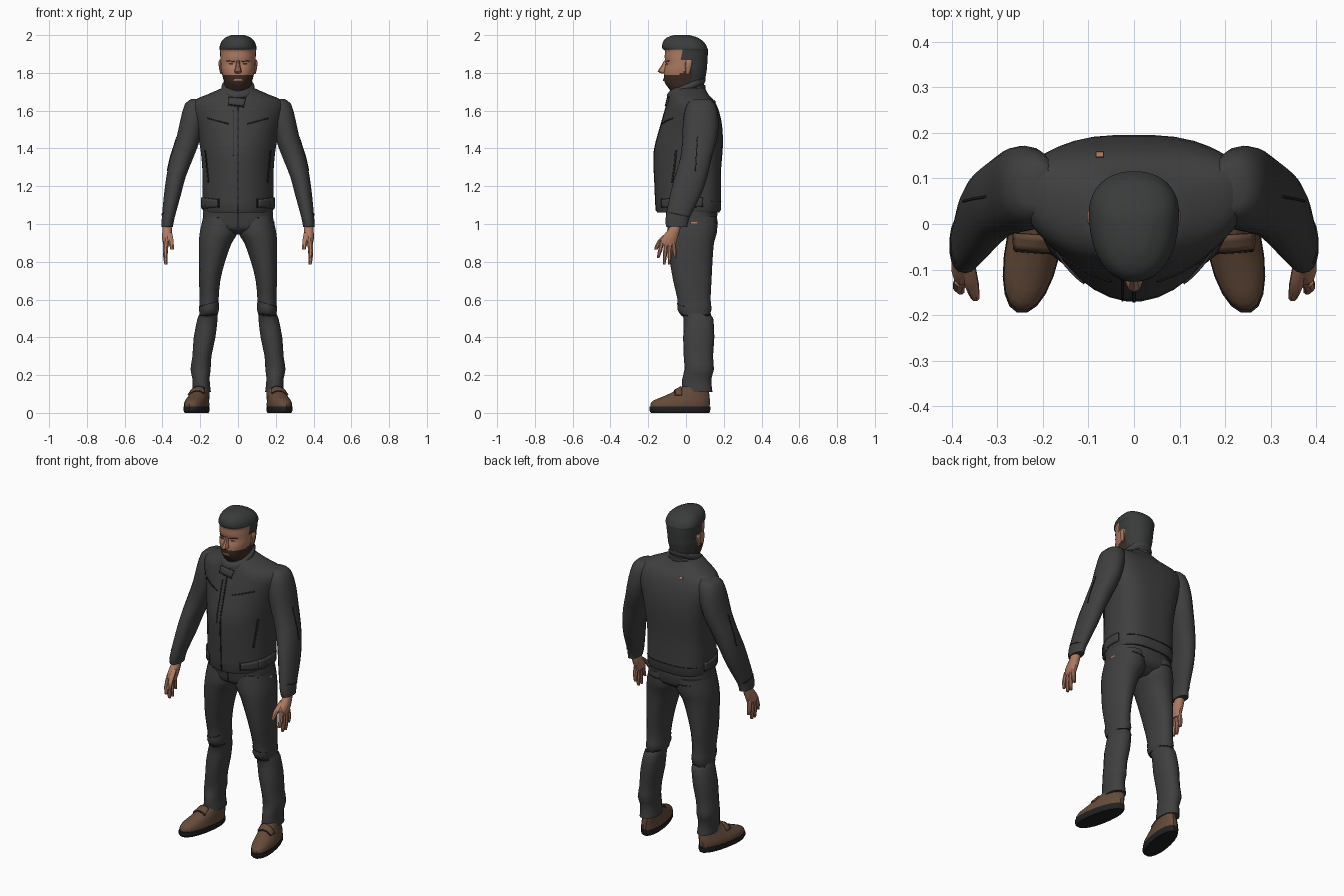
import bpy, bmesh, math
from mathutils import Vector
from mathutils.bvhtree import BVHTree

cube = bpy.data.objects.get("Cube")
if cube:
    bpy.data.objects.remove(cube, do_unlink=True)


def material(name, rgb):
    m = bpy.data.materials.new(name)
    m.use_nodes = True
    m.diffuse_color = (*rgb, 1)
    bsdf = next(n for n in m.node_tree.nodes if n.type == 'BSDF_PRINCIPLED')
    bsdf.inputs["Base Color"].default_value = (*rgb, 1)
    bsdf.inputs["Roughness"].default_value = 0.8
    return m


CLOTH = material("charcoal cloth", (.05, .05, .05))
SEAM = material("dark seam", (.018, .018, .018))
HAIR = material("dark hair", (.042, .044, .044))
BEARD = material("brown beard", (.05, .027, .018))
SKIN = material("skin", (.42, .195, .122))
LEATHER = material("brown leather", (.13, .07, .042))
SOLE = material("black sole", (.015, .015, .015))
made = []


def finish(name, bm, *mats):
    bmesh.ops.recalc_face_normals(bm, faces=bm.faces)
    mesh = bpy.data.meshes.new(name)
    bm.to_mesh(mesh)
    bm.free()
    for m in mats:
        mesh.materials.append(m)
    ob = bpy.data.objects.new(name, mesh)
    bpy.context.scene.collection.objects.link(ob)
    made.append(ob)
    return ob


def smooth_rows(rows, steps):
    """Catmull-Rom interpolation through the cross-section rows."""
    out = []
    for i in range(len(rows) - 1):
        a, b, c, d = (rows[max(0, min(len(rows) - 1, i + k))] for k in (-1, 0, 1, 2))
        for s in range(steps):
            t = s / steps
            out.append([q + t * (r - p + t * (2*p - 5*q + 4*r - w + t * (3*q - p - 3*r + w))) / 2
                        for p, q, r, w in zip(a, b, c, d)])
    return out + [list(rows[-1])]


def loft(name, rows, mats, side=1, n=20, steps=2, tilt=0, shear=0, front=2.2, back=2.2, rule=None):
    """Rows are (z, centre x, front y, widest y, back y, half width); front and back set squareness."""
    bm = bmesh.new()
    rings = []
    for z, cx, yf, ym, yb, rx in smooth_rows(rows, steps):
        ring = []
        for k in range(n):
            a = 2 * math.pi * (k + .5) / n
            c, s = math.cos(a), math.sin(a)
            power = back if s > 0 else front
            x = cx + rx * math.copysign(abs(c) ** (2 / power), c)
            y = ym + abs(s) ** (2 / power) * (yb - ym if s > 0 else yf - ym)
            ring.append(bm.verts.new((side * (x + shear * y), y, z + tilt * y)))
        rings.append(ring)
    for lo, hi in zip(rings, rings[1:]):
        for k in range(n):
            j = (k + 1) % n
            bm.faces.new((lo[k], lo[j], hi[j], hi[k]))
    bm.faces.new(rings[0])
    bm.faces.new(rings[-1])
    if rule:
        for f in bm.faces:
            f.material_index = rule(f.calc_center_median())
    return finish(name, bm, *mats)


VIEWS = {"front": lambda u, v: ((u, -2, v), (0, 1, 0)), "back": lambda u, v: ((u, 2, v), (0, -1, 0)),
         "left": lambda u, v: ((2, u, v), (-1, 0, 0)), "right": lambda u, v: ((-2, u, v), (1, 0, 0)),
         "top": lambda u, v: ((u, v, 2), (0, 0, -1))}


def plate(name, target, view, corners, mat, thick=.006, nu=8, nv=3):
    """Thin plate laid on the target's surface; corners run round a quad."""
    tree = BVHTree.FromPolygons([v.co for v in target.data.vertices],
                                [p.vertices[:] for p in target.data.polygons])
    a, b, c, d = (Vector(p) for p in corners)
    bm = bmesh.new()
    grid = []
    for i in range(nu + 1):
        row = []
        for j in range(nv + 1):
            p = a.lerp(b, i / nu).lerp(d.lerp(c, i / nu), j / nv)
            origin, aim = VIEWS[view](*p)
            hit, normal, _, _ = tree.ray_cast(Vector(origin), Vector(aim))
            if hit and normal.dot(Vector(aim)) > 0:
                normal = -normal
            row.append(bm.verts.new(hit + normal * thick / 2) if hit else None)
        grid.append(row)
    for i in range(nu):
        for j in range(nv):
            quad = (grid[i][j], grid[i+1][j], grid[i+1][j+1], grid[i][j+1])
            if all(quad):
                bm.faces.new(quad)
    ob = finish(name, bm, mat)
    mod = ob.modifiers.new("thickness", 'SOLIDIFY')
    mod.thickness, mod.offset = thick, 0


def seam(name, target, view, p, q, width=.005, mat=SEAM):
    p, q = Vector(p), Vector(q)
    off = (q - p).normalized().orthogonal() * width / 2
    plate(name, target, view, (p - off, q - off, q + off, p + off), mat, .003, 12, 1)


# Jacket body and collar
jacket = loft("jacket_body", [
    (1.065, 0, -.15, .03, .17, .178), (1.075, 0, -.16, .03, .185, .188), (1.2, 0, -.165, .03, .185, .188),
    (1.3, 0, -.17, .04, .187, .19), (1.4, 0, -.168, .05, .195, .2), (1.5, 0, -.14, .06, .194, .22),
    (1.58, 0, -.118, .07, .18, .245), (1.63, 0, -.103, .07, .162, .25), (1.66, 0, -.095, .065, .143, .225),
    (1.685, 0, -.09, .04, .12, .165), (1.72, 0, -.08, .01, .1, .085)], [CLOTH], n=32, front=1.9, back=2.9)
for i, z in enumerate((1.66, 1.7)):
    loft("collar_fold_%d" % i, [
        (z, 0, -.085, 0, .09, .078), (z + .012, 0, -.102, 0, .104, .088), (z + .03, 0, -.1, 0, .104, .086),
        (z + .04, 0, -.085, 0, .09, .075)], [CLOTH], tilt=.42)

# Trouser seat
seat = loft("trouser_seat", [
    (.945, 0, -.04, .03, .1, .04), (.97, 0, -.085, .03, .14, .14), (1.0, 0, -.095, .03, .165, .188),
    (1.1, 0, -.11, .03, .165, .18)], [CLOTH], n=24, front=2.6, back=2.6)


# Head: hair, skin and beard are chosen by position
def head_rule(p):
    if p.z > 1.922 or p.y > .026 or (p.y > -.025 and p.z > 1.87):
        return 1
    if p.z < 1.785 + max(0, p.y + .06) * .5:
        return 2
    return 0


head = loft("head", [
    (1.69, 0, -.07, .01, .085, .058), (1.735, 0, -.105, 0, .095, .07), (1.76, 0, -.116, 0, .1, .076),
    (1.79, 0, -.118, 0, .106, .084), (1.82, 0, -.115, 0, .111, .09), (1.85, 0, -.107, 0, .113, .092),
    (1.88, 0, -.113, .01, .115, .094), (1.918, 0, -.113, .02, .116, .096), (1.93, 0, -.126, .025, .114, .099),
    (1.96, 0, -.124, .02, .098, .091), (1.985, 0, -.105, .01, .065, .07), (2.0, 0, -.065, 0, .02, .035)],
    [SKIN, HAIR, BEARD], n=36, steps=3, rule=head_rule)
loft("nose", [(1.797, 0, -.128, -.11, -.09, .014), (1.808, 0, -.15, -.115, -.09, .02),
              (1.835, 0, -.132, -.11, -.09, .013), (1.865, 0, -.116, -.105, -.09, .009)], [SKIN], n=10)
plate("lips", head, "front", ((-.024, 1.758), (.024, 1.758), (.018, 1.77), (-.018, 1.77)), SKIN)

for s, word in ((1, "left"), (-1, "right")):
    # Face details
    loft(word + "_ear", [(1.795, .088, -.002, .01, .018, .006), (1.82, .091, -.004, .012, .026, .009),
                         (1.855, .094, -.004, .015, .034, .01), (1.87, .092, .005, .015, .028, .006)],
         [SKIN], s, 10)
    seam(word + "_eyebrow", head, "front", (s * .018, 1.86), (s * .058, 1.864), .004, BEARD)
    seam(word + "_eye", head, "front", (s * .026, 1.846), (s * .046, 1.846), .004, BEARD)

    # Sleeve
    sleeve = loft(word + "_sleeve", [
        (1.663, .21, .035, .08, .125, .035), (1.635, .222, .005, .075, .155, .06), (1.55, .24, -.015, .075, .172, .066),
        (1.45, .263, -.02, .065, .165, .065), (1.35, .298, -.03, .055, .137, .062),
        (1.25, .328, -.06, .03, .113, .052), (1.15, .348, -.085, 0, .078, .045),
        (1.03, .37, -.108, -.05, .018, .034), (.985, .375, -.104, -.05, .008, .031)], [CLOTH], s, 18)
    seam(word + "_elbow_seam", sleeve, word, (.06, 1.46), (.05, 1.28))
    seam(word + "_cuff_seam", sleeve, word, (-.085, 1.06), (.01, 1.04), .004)

    # Hand with four fingers and a thumb
    loft(word + "_palm", [(1.01, .375, -.078, -.05, -.025, .022), (.97, .375, -.095, -.06, -.03, .026),
                          (.92, .377, -.135, -.09, -.045, .025), (.885, .378, -.136, -.095, -.055, .016)],
         [SKIN], s, 12)
    fingers = [(-.126, -.148, .82), (-.105, -.116, .785), (-.085, -.088, .785), (-.066, -.058, .82)]
    for i, (y0, y1, tip) in enumerate(fingers):
        loft("%s_finger_%d" % (word, i), [
            (.91, .38, y0 - .012, y0, y0 + .012, .015),
            ((.9 + tip) / 2, .385, (y0 + y1) / 2 - .012, (y0 + y1) / 2, (y0 + y1) / 2 + .012, .014),
            (tip, .381, y1 - .007, y1, y1 + .007, .009)], [SKIN], s, 8)
    loft(word + "_thumb", [(.955, .366, -.105, -.092, -.08, .018), (.91, .355, -.152, -.137, -.122, .015),
                           (.865, .349, -.17, -.16, -.15, .01)], [SKIN], s, 8)

    # Trouser leg
    leg = loft(word + "_trouser_leg", [
        (1.04, .095, -.09, .03, .165, .09), (.96, .1, -.1, .03, .165, .103), (.9, .12, -.097, .03, .148, .088),
        (.8, .138, -.085, .03, .14, .07), (.7, .15, -.068, .03, .135, .057), (.6, .153, -.045, .04, .13, .051),
        (.55, .153, -.046, .045, .136, .054), (.522, .156, -.03, .05, .128, .049), (.5, .161, -.012, .06, .144, .054),
        (.4, .177, -.015, .06, .15, .058), (.3, .191, -.012, .065, .143, .051), (.23, .198, -.008, .065, .148, .054),
        (.18, .196, -.02, .06, .134, .046), (.11, .193, -.02, .06, .14, .05)], [CLOTH], s, 18)
    seam(word + "_knee_seam", leg, "front", (s * .108, .523), (s * .2, .515), .004)
    seam(word + "_knee_crease", leg, "front", (s * .112, .59), (s * .198, .565), .003)
    seam(word + "_knee_back_crease", leg, "back", (s * .11, .53), (s * .2, .515))
    seam(word + "_front_pocket", seat, "front", (s * .1, 1.035), (s * .17, 1.03), .004)
    seam(word + "_back_pocket", leg, "back", (s * .05, 1.0), (s * .14, 1.01), .004)

    # Jacket details
    seam(word + "_hand_pocket", jacket, "front", (s * .155, 1.22), (s * .172, 1.39), .005)
    seam(word + "_chest_pocket", jacket, "front", (s * .05, 1.53), (s * .16, 1.56), .006)
    plate(word + "_waist_tab", jacket, "front",
          [(s * x, z) for x, z in ((.105, 1.09), (.184, 1.08), (.184, 1.14), (.105, 1.13))], CLOTH, .009)
    seam(word + "_tab_edge", jacket, "front", (s * .1, 1.085), (s * .1, 1.135), .006)
    plate(word + "_side_tab", jacket, word, ((-.05, 1.085), (.09, 1.09), (.09, 1.14), (-.05, 1.14)), CLOTH, .009)

    # Shoe with sole and strap
    shoe = loft(word + "_shoe", [
        (.025, .213, -.19, -.04, .126, .059), (.045, .213, -.19, -.04, .128, .06),
        (.065, .212, -.175, -.03, .128, .057), (.09, .207, -.115, 0, .126, .051),
        (.115, .203, -.06, .03, .122, .045), (.14, .2, -.015, .05, .118, .041)], [LEATHER], s, 20, shear=-.17)
    loft(word + "_sole", [(0, .213, -.185, -.04, .126, .056), (.012, .213, -.196, -.04, .13, .061),
                          (.034, .213, -.195, -.04, .131, .062)], [SOLE], s, 20, shear=-.17)
    plate(word + "_shoe_strap", shoe, "top",
          [(s * x, y) for x, y in ((.18, -.06), (.26, -.055), (.26, -.02), (.18, -.025))], LEATHER, .008)
    seam(word + "_strap_edge", shoe, "top", (s * .18, -.064), (s * .26, -.059), .003)

# Jacket and trouser centre details
seam("front_zip", jacket, "front", (0, 1.07), (0, 1.62), .006)
seam("zip_flap_edge", jacket, "front", (-.025, 1.36), (-.025, 1.6), .004)
plate("throat_tab", jacket, "front", ((-.05, 1.632), (.03, 1.622), (.04, 1.662), (-.05, 1.67)), CLOTH, .009)
seam("throat_tab_edge", jacket, "front", (-.052, 1.63), (.032, 1.619), .005)
seam("back_hem_seam", jacket, "back", (-.165, 1.12), (.165, 1.12), .003)
seam("trouser_fly", seat, "front", (0, .98), (0, 1.06), .004)

# Small skin-coloured marks on the hip and upper back
plate("hip_mark", seat, "left", ((.025, .995), (.06, .998), (.06, 1.012), (.025, 1.01)), SKIN)
plate("back_mark", jacket, "back", ((-.083, 1.642), (-.067, 1.642), (-.067, 1.654), (-.083, 1.654)), SKIN)

# Smooth shading with sharp creases kept
bpy.ops.object.select_all(action='DESELECT')
for ob in made:
    ob.select_set(True)
bpy.context.view_layer.objects.active = made[0]
bpy.ops.object.shade_smooth_by_angle(angle=math.radians(35))
